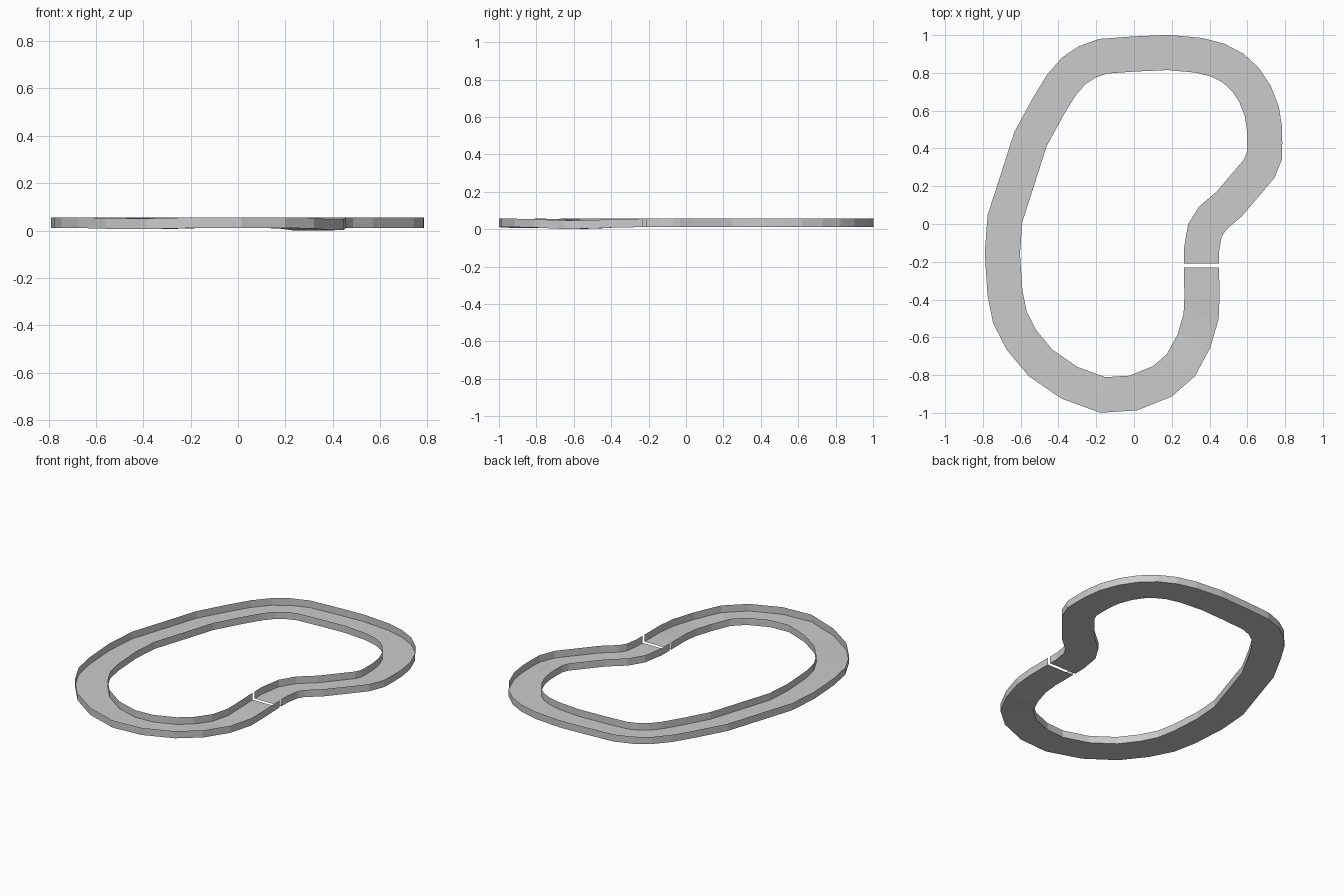
import bpy
import bmesh
import math
from mathutils import Vector

default_cube = bpy.data.objects.get("Cube")
if default_cube:
    bpy.data.objects.remove(default_cube, do_unlink=True)

HALF_WIDTH = 0.093
WALL_HEIGHT = 0.045
BASE_LEVEL = 0.011

# Centreline of the channel, from one side of the narrow gap round to the other
PATH = [
    (.357, -.21), (.357, -.14), (.375, -.035), (.415, .03), (.505, .107),
    (.663, .293), (.69, .36), (.692, .43), (.69, .51), (.677, .595),
    (.64, .69), (.59, .765), (.525, .825), (.445, .867), (.345, .893),
    (.18, .908), (0, .9), (-.165, .888), (-.25, .857), (-.32, .81),
    (-.385, .735), (-.455, .62), (-.548, .45), (-.615, .24), (-.683, .03),
    (-.697, -.155), (-.683, -.365), (-.657, -.495), (-.595, -.615),
    (-.495, -.735), (-.343, -.84), (-.165, -.905), (-.005, -.895),
    (.15, -.833), (.248, -.748), (.318, -.618), (.355, -.49),
    (.36, -.385), (.357, -.23),
]
points = [Vector(p) for p in PATH]


def make_material(name, value):
    material = bpy.data.materials.new(name)
    material.use_nodes = True
    colour = (value, value, value, 1)
    material.diffuse_color = colour
    shader = material.node_tree.nodes["Principled BSDF"]
    shader.inputs["Base Color"].default_value = colour
    return material


def floor_level(point):
    """Nearly level floor with two shallow sags in the front bend."""
    level = BASE_LEVEL
    for centre, depth in (((-.4, -.8), .006), ((.34, -.58), BASE_LEVEL)):
        distance = (point - Vector(centre)).length
        level -= depth * math.exp(-(distance / .16) ** 2)
    return max(level, 0)


def edge_line(side, lift):
    """Mitred offset of the centreline; side is 1 for outer, -1 for inner."""
    line = []
    last = len(points) - 1
    for i, point in enumerate(points):
        before = points[i] - points[i - 1] if i else points[1] - points[0]
        after = points[i + 1] - points[i] if i < last else before
        before, after = before.normalized(), after.normalized()
        # The open ends are cut square to the front
        tangent = (before + after).normalized()
        if i in (0, last):
            tangent = Vector((0, 1))
        normal = Vector((tangent.y, -tangent.x))
        reach = HALF_WIDTH / max(tangent.dot(after), .7)
        spot = point + normal * side * reach
        line.append((spot.x, spot.y, floor_level(point) + lift))
    return line


def make_strip(name, first, second, material):
    """Ribbon of flat quads joining two matching lines."""
    bm = bmesh.new()
    a = [bm.verts.new(p) for p in first]
    b = [bm.verts.new(p) for p in second]
    for i in range(len(a) - 1):
        bm.faces.new((a[i], a[i + 1], b[i + 1], b[i]))
    mesh = bpy.data.meshes.new(name)
    bm.to_mesh(mesh)
    bm.free()
    mesh.materials.append(material)
    obj = bpy.data.objects.new(name, mesh)
    bpy.context.collection.objects.link(obj)
    return obj


grey = make_material("plain_grey", .6)

outer_low, inner_low = edge_line(1, 0), edge_line(-1, 0)
outer_top, inner_top = edge_line(1, WALL_HEIGHT), edge_line(-1, WALL_HEIGHT)

# Open-topped channel: a floor ribbon between two upright sheets
make_strip("channel_floor", outer_low, inner_low, grey)
make_strip("outer_wall", outer_top, outer_low, grey)
make_strip("inner_wall", inner_low, inner_top, grey)
